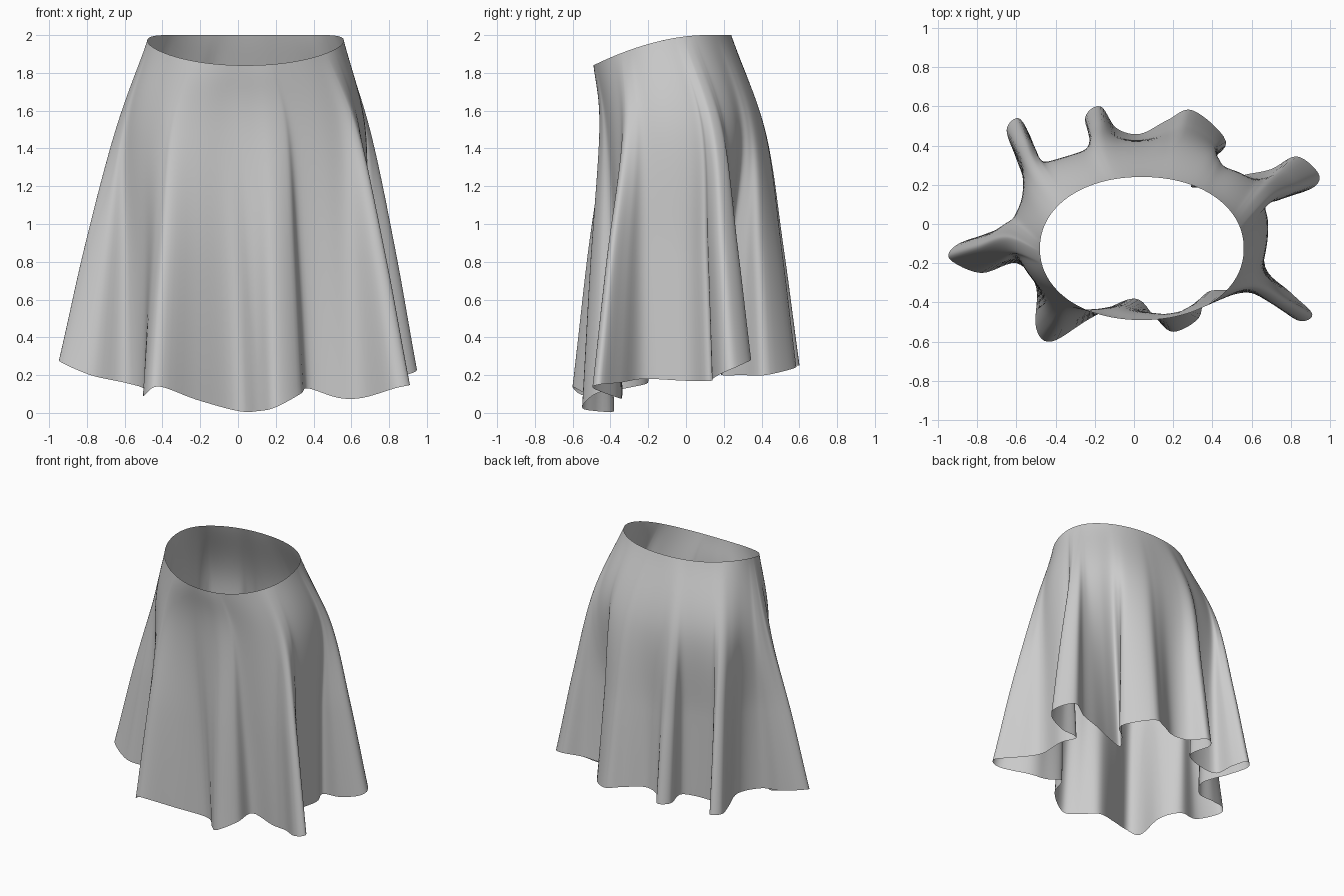
import bpy, math

if "Cube" in bpy.data.objects:
    bpy.data.objects.remove(bpy.data.objects["Cube"])

# Hem outline, counter-clockwise, one group per fold: x, y, z
hem = [
    (.68, .0, .17), (.64, .13, .17),                                   # right panel
    (.78, .14, .18), (.92, .19, .21), (.94, .26, .24), (.83, .345, .28),
    (.7, .28, .26), (.56, .25, .24),                                   # back right fold
    (.42, .21, .22), (.29, .19, .2), (.36, .3, .2), (.47, .42, .2),
    (.3, .58, .24), (.17, .53, .26), (.03, .46, .27),                  # back fold
    (-.09, .49, .26), (-.17, .6, .25), (-.25, .54, .25), (-.22, .35, .24),
    (-.48, .3, .22), (-.53, .45, .23), (-.59, .54, .25), (-.65, .48, .25),
    (-.6, .33, .24), (-.53, .12, .24),                                 # back left fold
    (-.63, -.03, .25), (-.78, -.06, .26), (-.91, -.11, .28),
    (-.94, -.18, .27), (-.78, -.25, .2), (-.6, -.2, .16),              # left fold
    (-.5, -.32, .13), (-.5, -.53, .09), (-.42, -.6, .14),
    (-.22, -.48, .07), (0, -.38, .01),                                 # front left fold
    (.11, -.48, .01), (.2, -.55, .03), (.33, -.48, .1), (.37, -.35, .13),
    (.53, -.34, .08),                                                  # front fold
    (.66, -.36, .08), (.83, -.49, .13), (.91, -.46, .15),
    (.8, -.35, .16), (.67, -.22, .18)]                                 # front right fold
# Waist angle that the folds and hollows hang from (hem index: degrees)
anchors = {0: 0, 1: 8, 4: 17, 7: 29, 9: 49, 12: 76, 14: 90, 16: 103, 18: 114,
           19: 131, 21: 143, 23: 153, 25: 173, 28: 183, 30: 196, 31: 218, 32: 236,
           35: 262, 37: 277, 39: 288, 41: 315, 43: 326, 45: 340, 46: 360}


def catmull(p0, p1, p2, p3, t):
    return [0.5 * (2 * b + (c - a) * t + (2 * a - 5 * b + 4 * c - d) * t * t
                   + (3 * b - a - 3 * c + d) * t ** 3)
            for a, b, c, d in zip(p0, p1, p2, p3)]


def lerp(a, b, t):
    return [p + (q - p) * t for p, q in zip(a, b)]


def oval(ang, cx, cy, a, b, power):
    c, s = math.cos(ang), math.sin(ang)
    return (cx + a * math.copysign(abs(c) ** power, c),
            cy + b * math.copysign(abs(s) ** power, s))


def waist_point(ang):
    x, y = oval(ang, .04, -.125, .52, .365, .95)
    return [x, y, 2 - .16 * (max(0, .1 - y) / .59) ** 1.8]


def hip_point(ang, hem_pt):
    x, y = oval(ang, .04, -.025, .635, .42, .8)
    return lerp((x, y), hem_pt[:2], .15) + [1.5]   # folds already start here


# Spread the cloth evenly along the hem between the anchors
N = len(hem)
length = [0]
for i in range(N):
    length.append(length[-1] + math.dist(hem[i], hem[(i + 1) % N]))
keys = sorted(anchors)
angles = []
for i in range(N):
    lo = max(k for k in keys if k <= i)
    hi = min(k for k in keys if k > i)
    f = (length[i] - length[lo]) / (length[hi] - length[lo])
    angles.append(anchors[lo] + f * (anchors[hi] - anchors[lo]))


def hem_knot(i):
    return list(hem[i % N]) + [angles[i % N] + 360 * (i // N)]


# Skirt surface: each column runs from the waist over the hip to the hem
SUB, ROWS = 6, 14
columns = []
for i in range(N):
    knots = [hem_knot(i + k) for k in (-1, 0, 1, 2)]
    for k in range(SUB):
        x, y, z, deg = catmull(*knots, k / SUB)
        ang, b = math.radians(deg), [x, y, z]
        w, h = waist_point(ang), hip_point(ang, b)
        rings = [lerp(w, lerp(h, w, 2), .8), w, h, lerp(h, b, .5), b, lerp(h, b, 1.5)]
        # the folds open slightly earlier than a straight line
        rings[3][0] += .04 * (b[0] - h[0])
        rings[3][1] += .04 * (b[1] - h[1])
        col = []
        for seg in range(3):
            col += [catmull(*rings[seg:seg + 4], j / ROWS) for j in range(ROWS)]
        columns.append(col + [b])

n, m = len(columns), len(columns[0])
verts = [p for col in columns for p in col]
faces = [(i * m + j, i * m + j + 1, (i + 1) % n * m + j + 1, (i + 1) % n * m + j)
         for i in range(n) for j in range(m - 1)]

mesh = bpy.data.meshes.new("skirt")
mesh.from_pydata(verts, [], faces)
mesh.shade_smooth()
skirt = bpy.data.objects.new("skirt", mesh)
bpy.context.collection.objects.link(skirt)
